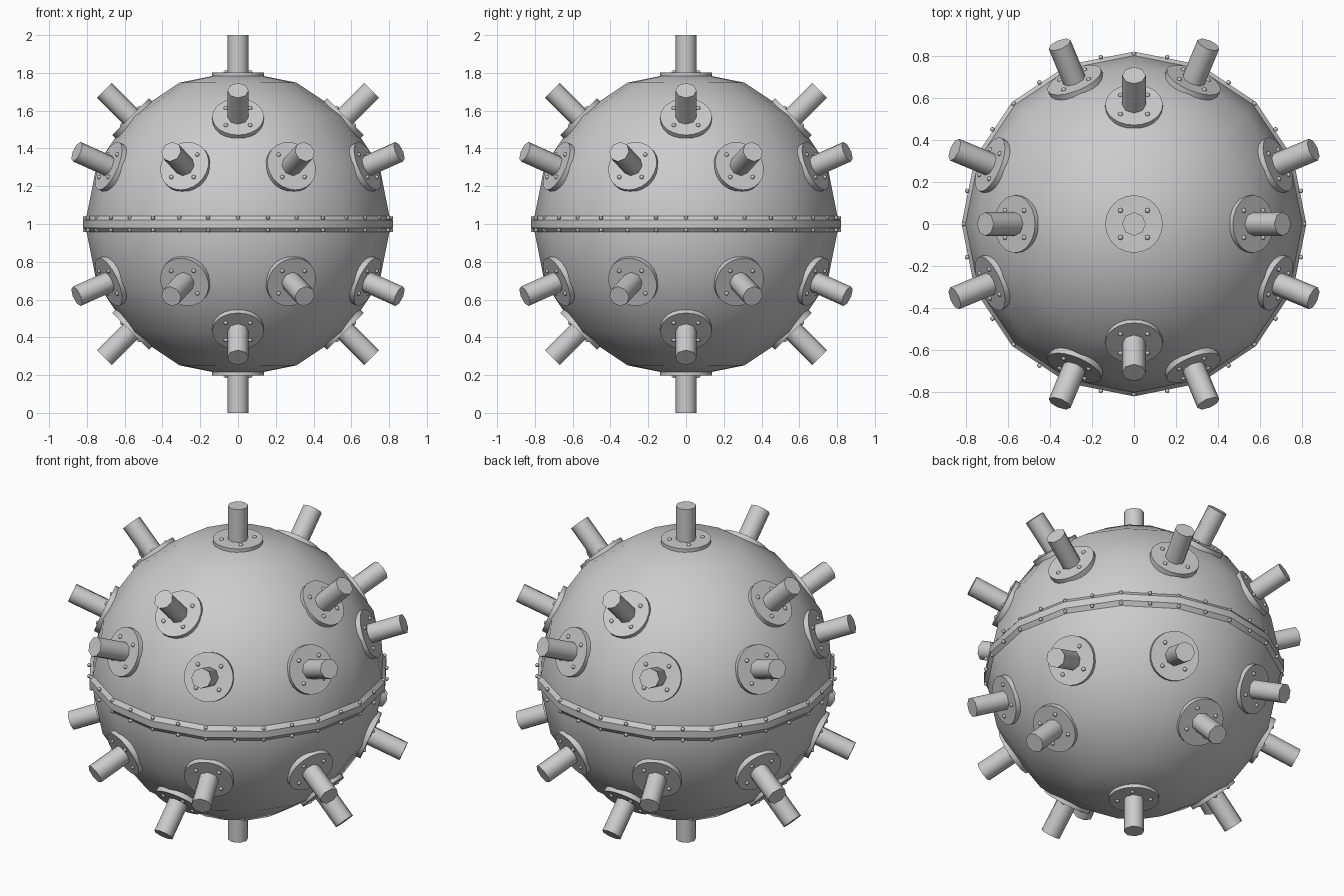
import bpy, bmesh, math
from mathutils import Vector, Matrix

if "Cube" in bpy.data.objects:
    bpy.data.objects.remove(bpy.data.objects["Cube"], do_unlink=True)

CENTER = Vector((0, 0, 1))
BODY_R = 0.81

grey = bpy.data.materials.new("steel_grey")
grey.use_nodes = True
COLOUR = (0.6, 0.6, 0.6, 1)
grey.diffuse_color = COLOUR
grey.node_tree.nodes["Principled BSDF"].inputs["Base Color"].default_value = COLOUR


def finish(bm, name, angle=35):
    mesh = bpy.data.meshes.new(name)
    bmesh.ops.recalc_face_normals(bm, faces=bm.faces)
    bm.to_mesh(mesh)
    bm.free()
    mesh.materials.append(grey)
    obj = bpy.data.objects.new(name, mesh)
    bpy.context.collection.objects.link(obj)
    bpy.ops.object.select_all(action="DESELECT")
    obj.select_set(True)
    bpy.context.view_layer.objects.active = obj
    bpy.ops.object.shade_smooth_by_angle(angle=math.radians(angle))
    return obj


def cylinder(bm, radius, low, high, sides, frame):
    offset = Matrix.Translation((0, 0, (low + high) / 2))
    bmesh.ops.create_cone(bm, cap_ends=True, segments=sides, radius1=radius,
                          radius2=radius, depth=high - low, matrix=frame @ offset)


def rivet(bm, radius, matrix):
    bmesh.ops.create_uvsphere(bm, u_segments=8, v_segments=6, radius=radius, matrix=matrix)


def frame_for(azimuth, elevation):
    # local z points outward, local y points up along the surface
    out = Vector((math.cos(elevation) * math.cos(azimuth),
                  math.cos(elevation) * math.sin(azimuth), math.sin(elevation)))
    side = Vector((-math.sin(azimuth), math.cos(azimuth), 0))
    up = out.cross(side)
    return Matrix.Translation(CENTER) @ Matrix((side, up, out)).transposed().to_4x4()


# Round body
bm = bmesh.new()
bmesh.ops.create_uvsphere(bm, u_segments=16, v_segments=8, radius=BODY_R,
                          matrix=Matrix.Translation(CENTER))
finish(bm, "body")

# Seam band with chamfered edges
bm = bmesh.new()
profile = [(0.76, -0.045), (0.80, -0.045), (0.82, -0.02),
           (0.82, 0.02), (0.80, 0.045), (0.76, 0.045)]
points = [bm.verts.new((r, 0, 1 + z)) for r, z in profile]
edges = [bm.edges.new((p, points[(i + 1) % len(points)])) for i, p in enumerate(points)]
bmesh.ops.spin(bm, geom=points + edges, cent=(0, 0, 0), axis=(0, 0, 1),
               angle=math.tau, steps=16, use_merge=True)
bmesh.ops.remove_doubles(bm, verts=bm.verts, dist=0.0001)
finish(bm, "seam_band", 30)

# Rivets along both sides of the band
bm = bmesh.new()
for i in range(32):
    a = math.tau * i / 32
    for z in (-0.033, 0.033):
        rivet(bm, 0.011, Matrix.Translation(
            (0.81 * math.cos(a), 0.81 * math.sin(a), 1 + z)))
finish(bm, "band_rivets")

# Directions of the horns: poles, upper and lower diagonals, rows beside the band
step = math.pi / 8
directions = []
for sign in (-1, 1):
    directions.append((0, sign * math.pi / 2))
    directions += [(i * math.pi / 2, sign * 2 * step) for i in range(4)]
    directions += [((2 * i + 1) * step, sign * step) for i in range(8)]

flanges, horns, bolts = bmesh.new(), bmesh.new(), bmesh.new()
for azimuth, elevation in directions:
    frame = frame_for(azimuth, elevation)
    cylinder(flanges, 0.137, 0.74, 0.803, 24, frame)
    cylinder(horns, 0.056, 0.76, 1.0, 8, frame)
    for k in range(4):
        a = math.pi / 4 + k * math.pi / 2
        rivet(bolts, 0.012, frame @ Matrix.Translation(
            (0.091 * math.cos(a), 0.091 * math.sin(a), 0.803)))
finish(flanges, "horn_flanges")
finish(horns, "horns", 50)
finish(bolts, "flange_bolts")
